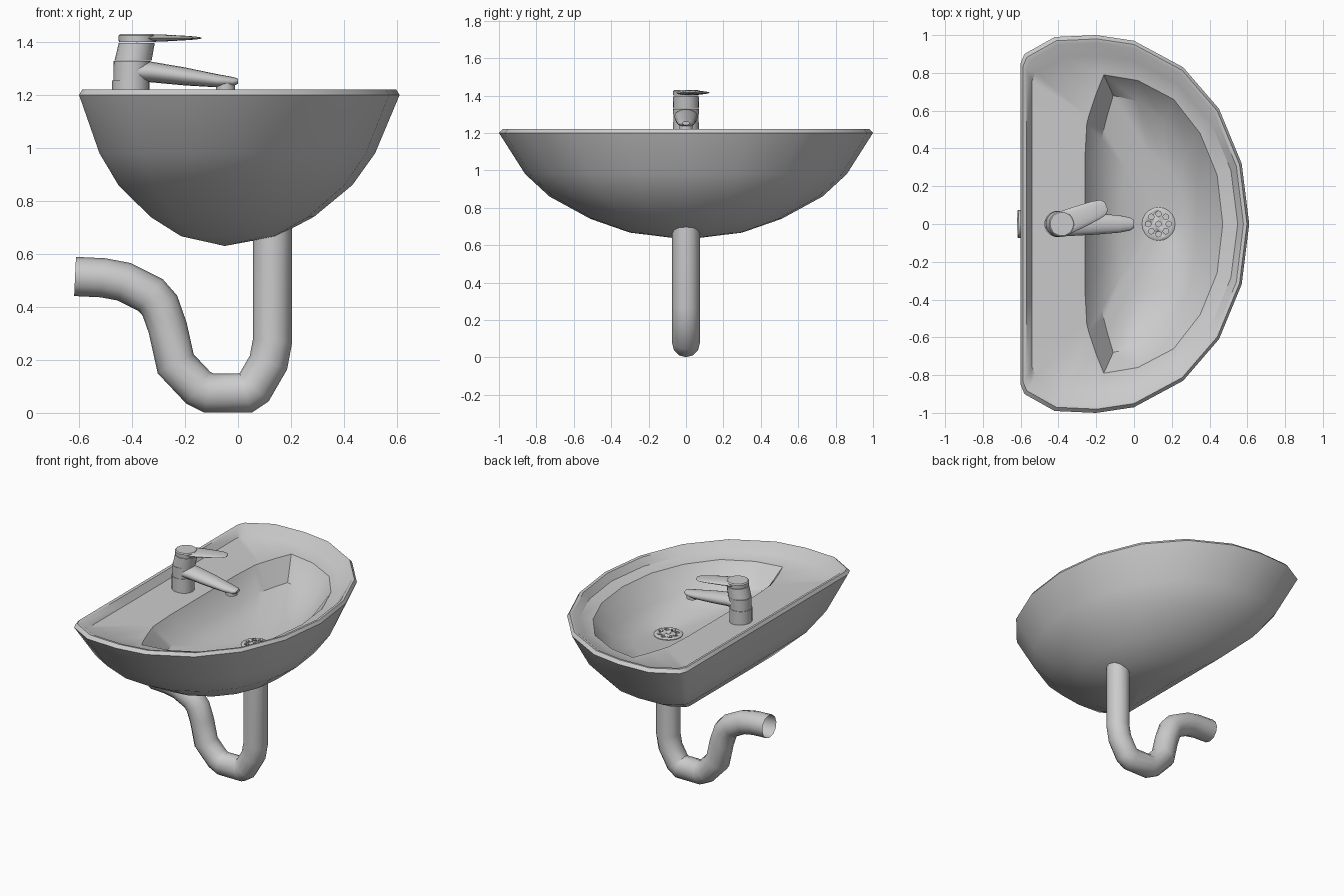
import bpy, bmesh, math
from mathutils import Vector

if "Cube" in bpy.data.objects:
    bpy.data.objects.remove(bpy.data.objects["Cube"])


def loft(name, rings, cap_start=True, cap_end=True, angle=35):
    """Skin a series of equal-length closed rings into one smooth-shaded object."""
    bm = bmesh.new()
    vr = [[bm.verts.new(p) for p in r] for r in rings]
    n = len(rings[0])
    for a, b in zip(vr, vr[1:]):
        for i in range(n):
            j = (i + 1) % n
            bm.faces.new((a[i], a[j], b[j], b[i]))
    if cap_start:
        bm.faces.new(vr[0][::-1])
    if cap_end:
        bm.faces.new(vr[-1])
    bmesh.ops.remove_doubles(bm, verts=bm.verts, dist=1e-4)
    bmesh.ops.recalc_face_normals(bm, faces=bm.faces)
    me = bpy.data.meshes.new(name)
    bm.to_mesh(me)
    bm.free()
    ob = bpy.data.objects.new(name, me)
    bpy.context.collection.objects.link(ob)
    bpy.ops.object.select_all(action='DESELECT')
    ob.select_set(True)
    bpy.context.view_layer.objects.active = ob
    bpy.ops.object.shade_smooth_by_angle(angle=math.radians(angle))
    return ob


def circle(cx, cy, z, r, n=20):
    return [(cx - r * math.cos(2 * math.pi * i / n),
             cy + r * math.sin(2 * math.pi * i / n), z) for i in range(n)]


def mirrored(half):
    return half + [(x, -y) for x, y in half[-2:0:-1]]


# Basin outlines: rim, bowl edge and foot of the bowl wall
rim = mirrored([(-.6, 0), (-.6, .45), (-.6, .85), (-.58, .90), (-.42, .99), (-.2, 1),
                (0, .97), (.26, .83), (.45, .61), (.57, .32), (.61, 0)])
edge = mirrored([(-.26, 0), (-.26, .35), (-.25, .53), (-.24, .57), (-.2, .69), (-.16, .79),
                 (.02, .76), (.21, .66), (.35, .48), (.44, .26), (.47, 0)])
foot = mirrored([(-.18, 0), (-.18, .25), (-.17, .45), (-.16, .5), (-.14, .58), (-.11, .68),
                 (.02, .65), (.16, .55), (.28, .38), (.34, .2), (.36, 0)])


def scaled(pts, s, z, cx, sy=None):
    return [(cx + (x - cx) * s, y * (sy or s), z) for x, y in pts]


DX, DZ = .13, .93
drain_ring = circle(DX, 0, DZ, .088)
mid = [((x + d[0]) / 2, (y + d[1]) / 2, .96) for (x, y), d in zip(foot, drain_ring)]

# Basin: outer shell up to the rim, over it and down to the drain
shell = [scaled(rim, s, z, -.05) for s, z in
         [(0, .63), (.30, .667), (.51, .74), (.73, .86), (.86, .98), (1, 1.20)]]
inside = [scaled(rim, .98, 1.22, 0), scaled(rim, .95, 1.217, 0, .96),
          scaled(rim, .90, 1.172, 0, .89), scaled(edge, 1, 1.155, 0),
          scaled(foot, 1, 1.02, 0), mid, drain_ring, circle(DX, 0, DZ - .04, .08)]
loft("basin", shell + inside, cap_start=False)

# Drain grate with nine holes
grate = loft("drain_grate", [circle(DX, 0, DZ - .01, .088), circle(DX, 0, DZ + .004, .088),
                             circle(DX, 0, DZ + .009, .08)])
spots = [(DX, 0)] + [(DX + .054 * math.cos(k * math.pi / 4), .054 * math.sin(k * math.pi / 4))
                     for k in range(8)]
cutters = [loft("hole_cutter", [circle(x, y, DZ - .05, .015, 8), circle(x, y, DZ + .05, .015, 8)])
           for x, y in spots]
for c in cutters:
    mod = grate.modifiers.new("hole", 'BOOLEAN')
    mod.operation, mod.object, mod.solver = 'DIFFERENCE', c, 'EXACT'
bpy.context.view_layer.objects.active = grate
for mod in list(grate.modifiers):
    bpy.ops.object.modifier_apply(modifier=mod.name)
for c in cutters:
    bpy.data.objects.remove(c)


# Waste pipe: round section swept with mitred joints in the xz plane
def sweep(name, path, r, n=12):
    pts = [Vector((x, 0, z)) for x, z in path]
    rings = []
    for i, p in enumerate(pts):
        d0 = (p - pts[i - 1]).normalized() if i else (pts[1] - p).normalized()
        d1 = (pts[i + 1] - p).normalized() if i < len(pts) - 1 else d0
        t = (d0 + d1).normalized()
        side = Vector((-t.z, 0, t.x)) / max(t.dot(d0), .5)
        rings.append([p + side * r * math.cos(2 * math.pi * k / n)
                      + Vector((0, r * math.sin(2 * math.pi * k / n), 0)) for k in range(n)])
    return loft(name, rings, False, False, 45)


sweep("waste_pipe", [(.13, .72), (.13, .27), (.115, .19), (.06, .095), (.03, .075), (-.11, .075),
                     (-.15, .095), (-.235, .185), (-.265, .32), (-.295, .405), (-.33, .445),
                     (-.43, .495), (-.51, .51), (-.615, .515)], .074)

# Tap column: upright base, collar and tilted neck
loft("tap_base", [circle(-.405, 0, 1.15, .07), circle(-.405, 0, 1.255, .07)])
loft("tap_body", [circle(-.403, 0, 1.255, .067), circle(-.4, 0, 1.328, .069)])
loft("tap_neck", [circle(-.396, 0, 1.33, .07), circle(-.382, 0, 1.397, .068)])


# Tapered arms of oval section: stations of (length, height, half width, half thickness)
def arm(name, ox, turn, stations, n=16):
    c, s = math.cos(turn), math.sin(turn)
    rings = []
    for u, z, w, h in stations:
        ring = []
        for k in range(n):
            a = 2 * math.pi * k / n
            v = w * math.cos(a)
            ring.append((ox + u * c - v * s, u * s + v * c, z + h * math.sin(a)))
        rings.append(ring)
    return loft(name, rings, angle=50)


arm("spout", -.4, 0, [(0, 1.29, .064, .038), (.07, 1.287, .063, .039), (.2, 1.270, .056, .034),
                      (.32, 1.254, .046, .025), (.38, 1.25, .035, .018), (.4, 1.252, .02, .01)])
loft("aerator", [circle(-.047, 0, 1.22, .036), circle(-.047, 0, 1.245, .036)])

# Lever cap and handle, turned to one side
loft("lever_cap", [circle(-.382, 0, 1.4, .068), circle(-.382, 0, 1.424, .069),
                   circle(-.382, 0, 1.43, .062)])
arm("lever_handle", -.382, math.radians(22),
    [(0, 1.414, .066, .015), (.1, 1.415, .06, .0135), (.19, 1.415, .052, .009),
     (.235, 1.415, .042, .006), (.255, 1.415, .022, .003)])
